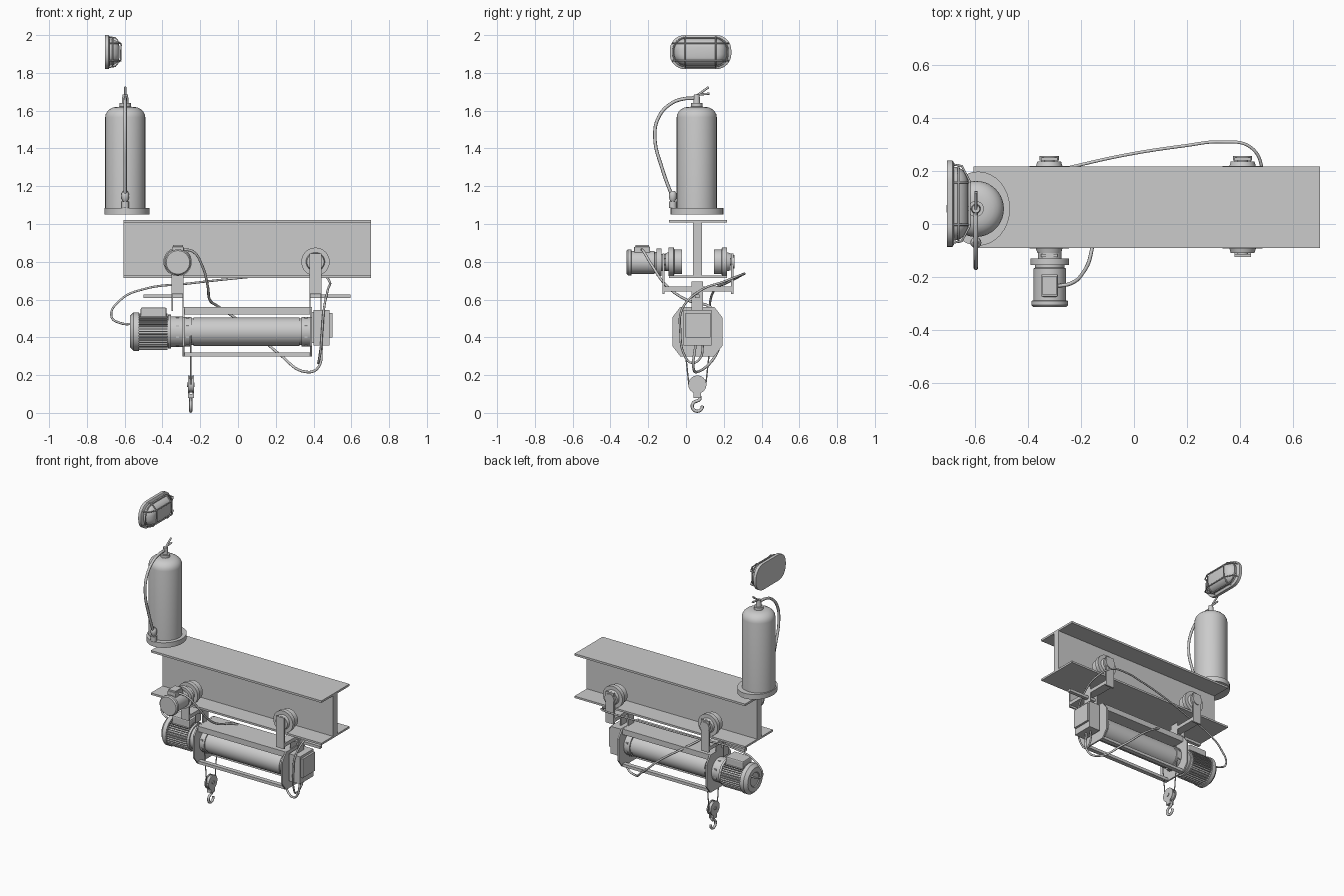
import bpy, bmesh
from math import sin, cos, pi, radians, copysign
from mathutils import Vector

CY = 0.06  # hoist centre plane


def finish(name, bm, smooth=False):
    bmesh.ops.recalc_face_normals(bm, faces=bm.faces[:])
    me = bpy.data.meshes.new(name)
    bm.to_mesh(me)
    bm.free()
    ob = bpy.data.objects.new(name, me)
    bpy.context.collection.objects.link(ob)
    if smooth:
        bpy.ops.object.select_all(action='DESELECT')
        ob.select_set(True)
        bpy.context.view_layer.objects.active = ob
        bpy.ops.object.shade_smooth_by_angle(angle=radians(35))
    return ob


def box(name, x, y, z, bevel=0):
    bm = bmesh.new()
    bmesh.ops.create_cube(bm, size=1)
    for v in bm.verts:
        v.co = [(a + b) / 2 + c * (b - a) for (a, b), c in zip((x, y, z), v.co)]
    ob = finish(name, bm)
    if bevel:
        m = ob.modifiers.new("bevel", 'BEVEL')
        m.width, m.segments = bevel, 2
    return ob


def loft(name, rings, smooth=True):
    bm = bmesh.new()
    loops = [[bm.verts.new(p) for p in r] for r in rings]
    n = len(loops[0])
    for a, b in zip(loops, loops[1:]):
        for i in range(n):
            bm.faces.new((a[i], a[(i + 1) % n], b[(i + 1) % n], b[i]))
    bm.faces.new(loops[0])
    bm.faces.new(loops[-1][::-1])
    return finish(name, bm, smooth)


def lathe(name, axis, centre, profile, n=32):
    # profile of (position along axis, radius); centre gives the other two coordinates
    rings = []
    for h, r in profile:
        ring = []
        for i in range(n):
            p = [centre[0] + r * cos(2 * pi * i / n), centre[1] + r * sin(2 * pi * i / n)]
            p.insert('xyz'.index(axis), h)
            ring.append(p)
        rings.append(ring)
    return loft(name, rings)


def cyl(name, axis, centre, r, a, b, n=32):
    return lathe(name, axis, centre, [(a, r), (b, r)], n)


def tube(name, pts, r, cyclic=False, kind='BEZIER'):
    cu = bpy.data.curves.new(name, 'CURVE')
    cu.dimensions, cu.bevel_depth, cu.bevel_resolution = '3D', r, 2
    cu.resolution_u, cu.use_fill_caps = 8, True
    sp = cu.splines.new(kind)
    if kind == 'BEZIER':
        sp.bezier_points.add(len(pts) - 1)
        for b, p in zip(sp.bezier_points, pts):
            b.co, b.handle_left_type, b.handle_right_type = p, 'AUTO', 'AUTO'
    else:
        sp.points.add(len(pts) - 1)
        for b, p in zip(sp.points, pts):
            b.co = (*p, 1)
    sp.use_cyclic_u = cyclic
    ob = bpy.data.objects.new(name, cu)
    bpy.context.collection.objects.link(ob)
    return ob


# I-beam
BX, BY = (-0.605, 0.703), (-0.09, 0.217)
box("beam_top_flange", BX, BY, (1.008, 1.022))
box("beam_bottom_flange", BX, BY, (0.715, 0.728))
box("beam_web", BX, (0.036, 0.084), (0.728, 1.008))

# trolley: wheels, hangers and yokes at both ends
for tag, x, bar in (("left", -0.32, (-0.5, -0.289)), ("right", 0.41, (0.379, 0.595))):
    for side, s in (("front", -1), ("back", 1)):
        m = 0.063
        lathe(f"wheel_{tag}_{side}", 'y', (x, 0.8),
              [(m + s * h, r) for h, r in ((0.085, 0.065), (0.124, 0.065), (0.128, 0.075),
                                           (0.155, 0.075), (0.155, 0.05), (0.172, 0.045), (0.172, 0.02), (0.18, 0.02))])
        y = sorted((m + s * 0.176, m + s * 0.188))
        box(f"hanger_{tag}_{side}", (x - 0.031, x + 0.031), y, (0.63, 0.845))
    box(f"yoke_{tag}", (x - 0.031, x + 0.031), (-0.125, 0.251), (0.643, 0.668))
    box(f"buffer_bar_{tag}", bar, (CY - 0.012, CY + 0.012), (0.607, 0.626))
    for k, px in (("outer", x - 0.031), ("inner", x + 0.026)):
        box(f"lug_{tag}_{k}", (px, px + 0.006), (0.028, 0.09), (0.54, 0.695))
for tag, x in (("left", -0.32), ("right", 0.41)):
    cyl(f"axle_cap_{tag}", 'y', (x, 0.8), 0.036, 0.24, 0.256)

# trolley drive motor
lathe("trolley_motor", 'y', (-0.318, 0.797),
      [(-0.1, 0.045), (-0.13, 0.045), (-0.13, 0.073), (-0.155, 0.073), (-0.155, 0.055), (-0.165, 0.055),
       (-0.168, 0.061), (-0.288, 0.061), (-0.29, 0.069), (-0.306, 0.069), (-0.314, 0.062)])
box("trolley_terminal_box", (-0.35, -0.287), (-0.275, -0.19), (0.83, 0.88), 0.005)
box("trolley_terminal_lid", (-0.345, -0.292), (-0.268, -0.197), (0.878, 0.89))

# octagonal end plates, tie bars
def octagon(x, w=0.132, h=0.131, cx=0.042, cz=0.055):
    q = [(w, h - cz), (w - cx, h), (cx - w, h), (-w, h - cz),
         (-w, cz - h), (cx - w, -h), (w - cx, -h), (w, cz - h)]
    return [(x, CY + a, 0.43 + b) for a, b in q]

for tag, x in (("left", -0.294), ("right", 0.381)):
    loft(f"end_plate_{tag}", [octagon(x), octagon(x + 0.01)], False)
box("top_cover", (-0.289, 0.386), (CY - 0.09, CY + 0.09), (0.522, 0.56))
for tag, y in (("front", CY - 0.09), ("back", CY + 0.06)):
    box(f"tie_bar_{tag}", (-0.289, 0.386), (y, y + 0.03), (0.299, 0.319))

# drum with rims
AX = (CY, 0.43)
lathe("drum", 'x', AX, [(-0.29, 0.078), (-0.247, 0.078), (-0.247, 0.071), (-0.235, 0.071), (-0.235, 0.075),
                        (0.325, 0.075), (0.325, 0.07), (0.337, 0.07), (0.337, 0.078), (0.386, 0.078)], 48)
for x in (-0.268, 0.36, -0.32):
    for i in range(8):
        a = pi * (i + 0.5) / 4
        bx, by, bz = x, CY + 0.078 * cos(a), 0.43 + 0.078 * sin(a)
        box("rim_bolt", (bx - 0.008, bx + 0.008), (by - 0.005, by + 0.005), (bz - 0.005, bz + 0.005))

# hoist motor: adapter, finned body, fan cowl
lathe("motor_adapter", 'x', AX, [(-0.29, 0.081), (-0.355, 0.081), (-0.355, 0.09), (-0.37, 0.09)])
cyl("motor_body", 'x', AX, 0.084, -0.535, -0.365)
for i in range(40):
    a = 2 * pi * i / 40
    fin = box("motor_fin", (-0.53, -0.372), (-0.0025, 0.0025), (0.08, 0.097))
    fin.location = (0, CY, 0.43)
    fin.rotation_euler.x = a
lathe("fan_cowl", 'x', AX, [(-0.525, 0.102), (-0.553, 0.102), (-0.573, 0.082), (-0.573, 0.05), (-0.568, 0.045)])
box("motor_terminal_box", (-0.515, -0.378), (CY - 0.05, CY + 0.05), (0.5, 0.558), 0.008)

# control box
box("control_mount", (0.386, 0.405), (0.0, 0.12), (0.37, 0.535))
box("control_box", (0.4, 0.485), (-0.013, 0.134), (0.357, 0.546))
box("control_lid", (0.485, 0.5), (-0.003, 0.13), (0.4, 0.53))

# rope, pulley block and hook
HX = -0.25
for tag, s in (("front", -1), ("back", 1)):
    tube(f"rope_{tag}", [(HX, CY + s * 0.075, 0.43), (HX, CY + s * 0.045, 0.15)], 0.0035, kind='POLY')
    x = HX + s * 0.012
    cyl(f"pulley_cheek_{tag}", 'x', (CY, 0.15), 0.048, x - 0.004, x + 0.004)
    box(f"hook_strap_{tag}", (x - 0.004, x + 0.004), (CY - 0.02, CY + 0.02), (0.08, 0.13))
cyl("pulley", 'x', (CY, 0.15), 0.042, HX - 0.009, HX + 0.009)
cyl("pulley_pin", 'x', (CY, 0.15), 0.012, HX - 0.021, HX + 0.021, 12)
box("hook_swivel", (HX - 0.014, HX + 0.014), (CY - 0.018, CY + 0.018), (0.08, 0.1))
arc = [(HX, CY + 0.027 * cos(radians(d)), 0.036 + 0.027 * sin(radians(d))) for d in range(95, 366, 30)]
tube("hook", [(HX, CY + 0.012, 0.09), (HX, CY + 0.013, 0.072)] + arc, 0.0085)

# power cables
tube("hoist_cable", [(-0.55, 0.1, 0.47), (-0.62, 0.11, 0.475), (-0.67, 0.12, 0.51), (-0.62, 0.13, 0.6),
                     (-0.5, 0.155, 0.655), (-0.26, 0.21, 0.685), (-0.035, 0.26, 0.71), (0.19, 0.295, 0.73),
                     (0.33, 0.31, 0.737), (0.44, 0.29, 0.73), (0.485, 0.2, 0.695), (0.475, 0.08, 0.65),
                     (0.455, -0.02, 0.55), (0.445, -0.03, 0.43), (0.435, -0.01, 0.31), (0.425, 0.03, 0.265),
                     (0.43, 0.075, 0.29), (0.44, 0.09, 0.36)], 0.006)
tube("trolley_cable", [(-0.3, -0.235, 0.865), (-0.24, -0.225, 0.855), (-0.19, -0.18, 0.78), (-0.16, -0.1, 0.67),
                       (-0.15, -0.0, 0.6), (-0.1, 0.13, 0.56), (0.06, 0.18, 0.45), (0.22, 0.16, 0.31),
                       (0.36, 0.06, 0.217), (0.42, 0.04, 0.235), (0.445, 0.05, 0.36)], 0.007)

# fire extinguisher
EX, EY = -0.597, 0.057
loft("extinguisher_base", [[(-0.588 + f * 0.12 * cos(i * pi / 16), 0.058 + f * 0.14 * sin(i * pi / 16), z)
                            for i in range(32)] for f, z in ((1, 1.05), (1, 1.085))])
dome = [(1.565 + 0.055 * sin(t), 0.042 + 0.064 * cos(t)) for t in (0, 0.3, 0.6, 0.9, 1.2, 1.5)]
lathe("extinguisher_body", 'z', (EX, EY), [(1.085, 0.106)] + dome + [(1.621, 0.03)], 40)
lathe("extinguisher_valve", 'z', (EX, EY), [(1.61, 0.03), (1.64, 0.03), (1.64, 0.018), (1.685, 0.015)], 20)
for tag, tip in (("lower", (0.125, 1.69)), ("upper", (0.12, 1.725))):
    ob = tube(f"{tag}_lever", [(EX, 0.035, 1.67), (EX, 0.065, 1.685), (EX, *tip)], 0.006, kind='POLY')
tube("hose", [(EX, 0.055, 1.665), (EX, -0.01, 1.663), (EX, -0.08, 1.637), (EX, -0.145, 1.565),
              (EX, -0.165, 1.46), (EX, -0.125, 1.29), (EX, -0.075, 1.15)], 0.009)
lathe("hose_nozzle", 'z', (EX, -0.07), [(1.085, 0.02), (1.12, 0.02), (1.12, 0.012), (1.13, 0.018),
                                        (1.15, 0.021), (1.165, 0.018), (1.175, 0.01)], 16)

# bulkhead lamp: backplate, glass and wire cage
def rounded(x, a, b, r, n=8):
    pts = []
    for k, (sy, sz) in enumerate(((1, 1), (-1, 1), (-1, -1), (1, -1))):
        for i in range(n + 1):
            t = pi / 2 * (k + i / n)
            pts.append((x, 0.077 + sy * (a - r) + r * cos(t), 1.91 + sz * (b - r) + r * sin(t)))
    return pts

loft("lamp_backplate", [rounded(-0.705, 0.163, 0.09, 0.08), rounded(-0.685, 0.163, 0.09, 0.08),
                        rounded(-0.68, 0.155, 0.083, 0.075)])
loft("lamp_glass", [rounded(-0.685 + 0.058 * sin(t), 0.085 + 0.055 * cos(t), 0.025 + 0.048 * cos(t),
                            0.02 + 0.045 * cos(t)) for t in (0, 0.25, 0.5, 0.75, 1, 1.25, 1.5)])
tube("cage_ring", rounded(-0.662, 0.145, 0.077, 0.07), 0.004, True, 'POLY')
for s in (-1, 1):
    y, z = 0.077 + s * 0.08, 1.91 + s * 0.046
    tube("cage_upright", [(-0.68, y, 1.83), (-0.65, y, 1.835), (-0.621, y, 1.87), (-0.619, y, 1.95),
                          (-0.65, y, 1.985), (-0.68, y, 1.99)], 0.004, kind='POLY')
    tube("cage_bar", [(-0.68, -0.07, z), (-0.65, -0.065, z), (-0.621, -0.01, z), (-0.621, 0.164, z),
                      (-0.65, 0.219, z), (-0.68, 0.224, z)], 0.004, kind='POLY')
